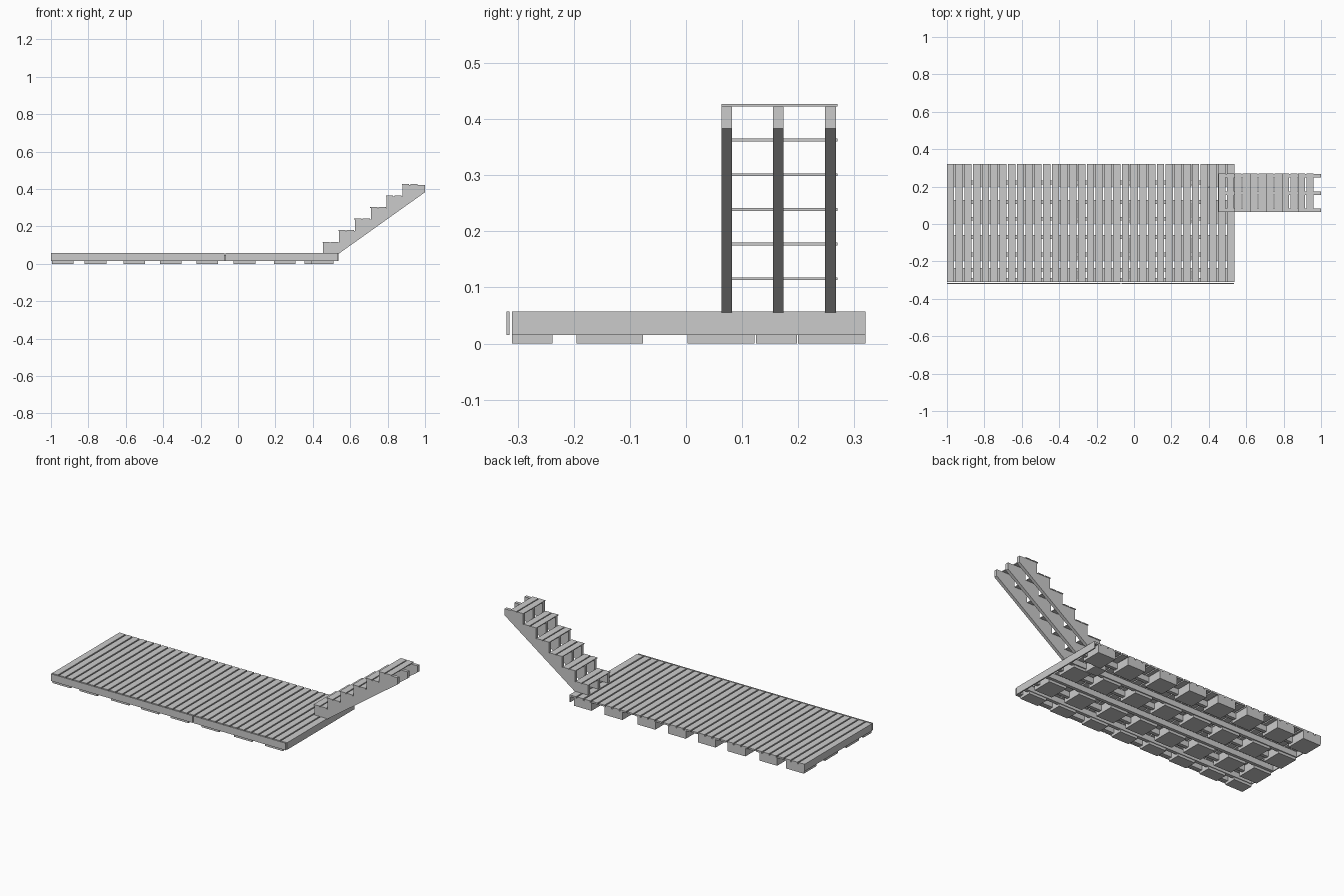
import bpy
import bmesh
from mathutils import Matrix, Vector

cube = bpy.data.objects.get("Cube")
if cube:
    bpy.data.objects.remove(cube, do_unlink=True)

GREY = (0.6, 0.6, 0.6, 1)
mat = bpy.data.materials.new("plain_grey")
mat.use_nodes = True
mat.diffuse_color = GREY
mat.node_tree.nodes["Principled BSDF"].inputs["Base Color"].default_value = GREY


def finish(name, bm):
    mesh = bpy.data.meshes.new(name)
    bmesh.ops.recalc_face_normals(bm, faces=bm.faces)
    bm.to_mesh(mesh)
    bm.free()
    mesh.materials.append(mat)
    obj = bpy.data.objects.new(name, mesh)
    bpy.context.scene.collection.objects.link(obj)


def box(name, xs, ys, zs):
    bm = bmesh.new()
    lo, hi = Vector((xs[0], ys[0], zs[0])), Vector((xs[1], ys[1], zs[1]))
    bmesh.ops.create_cube(bm, size=1, matrix=Matrix.Translation((lo + hi) / 2)
                          @ Matrix.Diagonal((*(hi - lo), 1)))
    finish(name, bm)


LEFT, RIGHT = -1.0, 0.535
FRONT, BACK = -0.31, 0.32
BASE, UNDER, TOP = 0.015, 0.047, 0.057

# Deck planks
count, gap = 33, 0.008
pitch = (RIGHT - LEFT + gap) / count
for i in range(count):
    x = LEFT + i * pitch
    box(f"deck_plank_{i + 1}", (x, x + pitch - gap), (FRONT, BACK), (UNDER, TOP))

# Joists, end boards and the two front boards
for i, y in enumerate((0.222, 0.118, 0.028, -0.07, -0.163, -0.244, -0.3)):
    box(f"joist_{i + 1}", (LEFT + 0.005, RIGHT - 0.005), (y - 0.01, y + 0.01), (BASE, UNDER))
box("right_end_board", (LEFT, LEFT + 0.006), (FRONT, BACK), (BASE, TOP))
box("left_end_board", (RIGHT - 0.004, RIGHT + 0.003), (FRONT, BACK), (BASE, TOP))
for side, xs in (("right", (LEFT, -0.072)), ("left", (-0.068, RIGHT))):
    box(f"{side}_front_board", xs, (-0.32, -0.315), (BASE, TOP))

# Support blocks under the deck
columns = (-0.937, -0.762, -0.555, -0.36, -0.165, 0.035, 0.25, 0.452)
rows = ((0.2, 0.32), (0.003, 0.122), (-0.195, -0.077), (-0.31, -0.238))
for c, x in enumerate(columns):
    for r, ys in enumerate(rows):
        box(f"support_block_{c + 1}_{r + 1}", (x - 0.058, x + 0.058), ys, (0, UNDER))
box("stair_support_block", (0.355, 0.43), (0.125, 0.198), (0, UNDER))

# Stair stringers, cut to a stepped profile
steps, start, run, rise, first = 6, 0.455, 0.085, 0.0618, 0.113
profile = [(start, TOP)]
for i in range(steps):
    z = first + i * rise
    profile.append((start + i * run, z))
    profile.append((1.0 if i == steps - 1 else start + (i + 1) * run, z))
profile += [(1.0, 0.383), (0.54, 0.055)]
for i, y in enumerate((0.063, 0.155, 0.248)):
    bm = bmesh.new()
    face = bm.faces.new([bm.verts.new((x, y, z)) for x, z in profile])
    new = bmesh.ops.extrude_face_region(bm, geom=[face])["geom"]
    bmesh.ops.translate(bm, vec=(0, 0.019, 0),
                        verts=[v for v in new if isinstance(v, bmesh.types.BMVert)])
    finish(f"stair_stringer_{i + 1}", bm)

# Stair treads, two boards each
for i in range(steps):
    z = first + i * rise
    for j in range(2):
        x = start - 0.004 + i * run + j * 0.045
        box(f"stair_tread_{i + 1}_{j + 1}", (x, x + 0.039), (0.063, 0.27), (z, z + 0.005))
